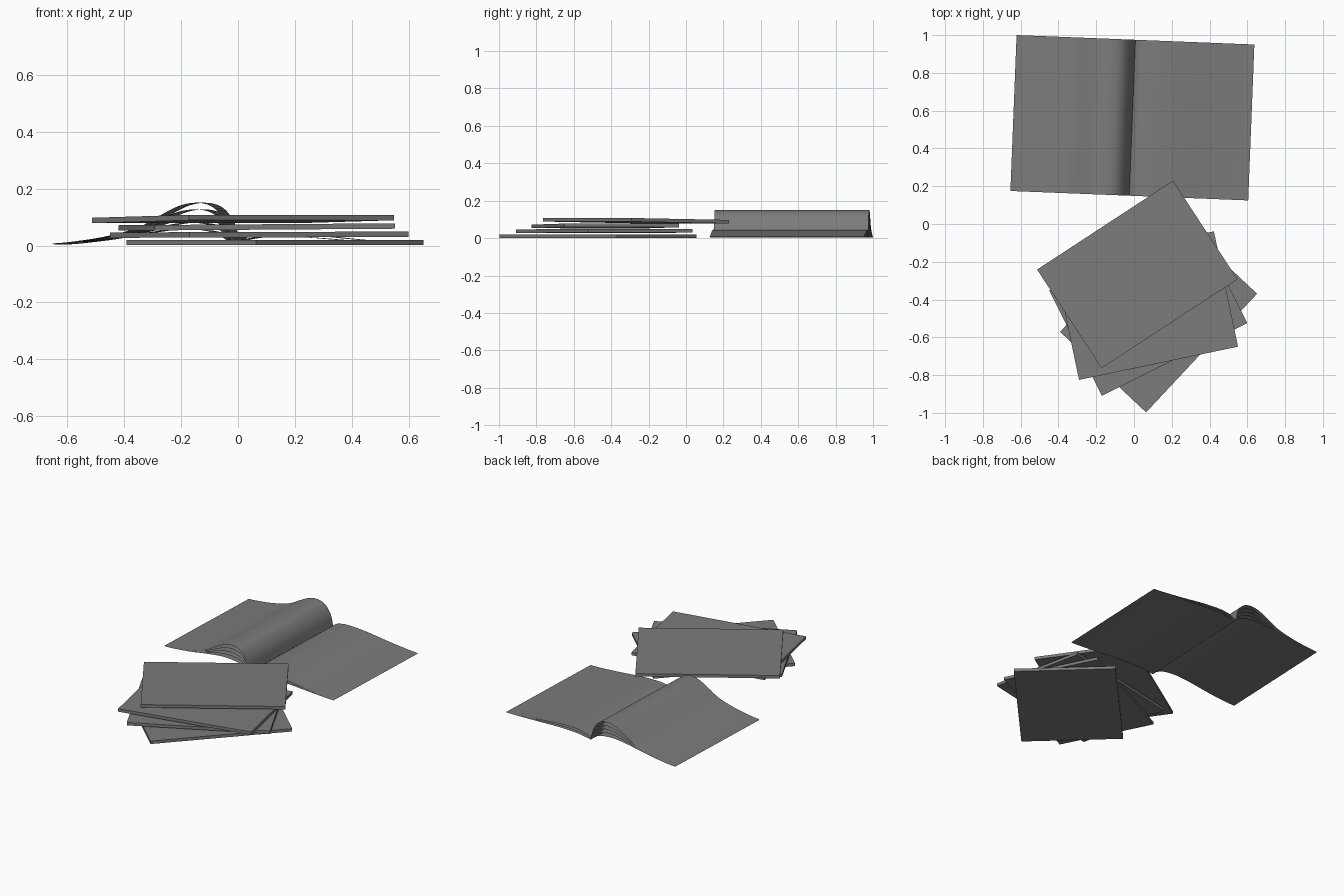
import bpy, bmesh, math
from mathutils import Matrix, Vector

cube = bpy.data.objects.get("Cube")
if cube:
    bpy.data.objects.remove(cube)

grey = bpy.data.materials.new("plain_grey")
grey.use_nodes = True
COLOR = (0.2, 0.2, 0.2, 1)
grey.diffuse_color = COLOR
grey.node_tree.nodes["Principled BSDF"].inputs["Base Color"].default_value = COLOR


def add_object(name, bm, smooth=False):
    mesh = bpy.data.meshes.new(name)
    bm.to_mesh(mesh)
    bm.free()
    mesh.materials.append(grey)
    for face in mesh.polygons:
        face.use_smooth = smooth
    obj = bpy.data.objects.new(name, mesh)
    bpy.context.collection.objects.link(obj)
    return obj


# Closed books: thin slabs, each turned and slightly tilted in the stack
def closed_book(name, x, y, z, turn, slope_x=0, slope_y=0):
    bm = bmesh.new()
    bmesh.ops.create_cube(bm, size=1)
    bmesh.ops.scale(bm, vec=(0.86, 0.624, 0.019), verts=bm.verts)
    bmesh.ops.rotate(bm, matrix=Matrix.Rotation(math.radians(turn), 3, "Z"), verts=bm.verts)
    for v in bm.verts:
        v.co.z += slope_x * v.co.x + slope_y * v.co.y
    obj = add_object(name, bm)
    obj.location = (x, y, z)


closed_book("bottom_book", 0.13, -0.47, 0.0105, 46.9)
closed_book("lower_middle_book", 0.075, -0.438, 0.038, 26.6, 0.003)
closed_book("upper_middle_book", 0.066, -0.432, 0.065, 11.8, 0.007)
closed_book("top_book", 0.0175, -0.267, 0.093, 33.2, 0.009, -0.014)


# Open book: curved sheets spreading out from the gutter
def smooth_path(points, steps=5):
    pts = [Vector(p) for p in points]
    pts = [2 * pts[0] - pts[1]] + pts + [2 * pts[-1] - pts[-2]]
    path = []
    for a, b, c, d in zip(pts, pts[1:], pts[2:], pts[3:]):
        for i in range(steps):
            t = i / steps
            path.append(0.5 * (2 * b + (c - a) * t + (2 * a - 5 * b + 4 * c - d) * t**2
                               + (3 * b - a - 3 * c + d) * t**3))
    return path + [pts[-2]]


def sheet(name, path):
    bm = bmesh.new()
    rows = [[bm.verts.new((p.x, side * 0.413, p.y)) for side in (-1, 1)] for p in path]
    for (a, b), (c, d) in zip(rows, rows[1:]):
        bm.faces.new((a, c, d, b))
    obj = add_object(name, bm, smooth=True)
    obj.location = (-0.0085, 0.5625, 0)
    obj.rotation_euler.z = math.radians(-2.27)


def sheet_pile(name, xs, low, high, count):
    for i in range(count):
        t = i / (count - 1)
        points = [(x, a + (b - a) * t) for x, a, b in zip(xs, low, high)]
        sheet(f"{name}_{i + 1}", smooth_path(points))


# Raised left pages, bulging high beside the gutter
sheet_pile("left_page",
           (-0.63, -0.57, -0.45, -0.33, -0.25, -0.18, -0.115, -0.06, -0.02, 0),
           (0.003, 0.006, 0.02, 0.04, 0.052, 0.058, 0.055, 0.044, 0.022, 0.003),
           (0.007, 0.012, 0.03, 0.062, 0.105, 0.14, 0.15, 0.132, 0.08, 0.01), 5)

# Flatter right pages
sheet_pile("right_page",
           (0, 0.03, 0.08, 0.14, 0.25, 0.4, 0.55, 0.63),
           (0.003, 0.008, 0.014, 0.018, 0.018, 0.011, 0.005, 0.003),
           (0.01, 0.03, 0.042, 0.045, 0.04, 0.024, 0.011, 0.007), 3)
